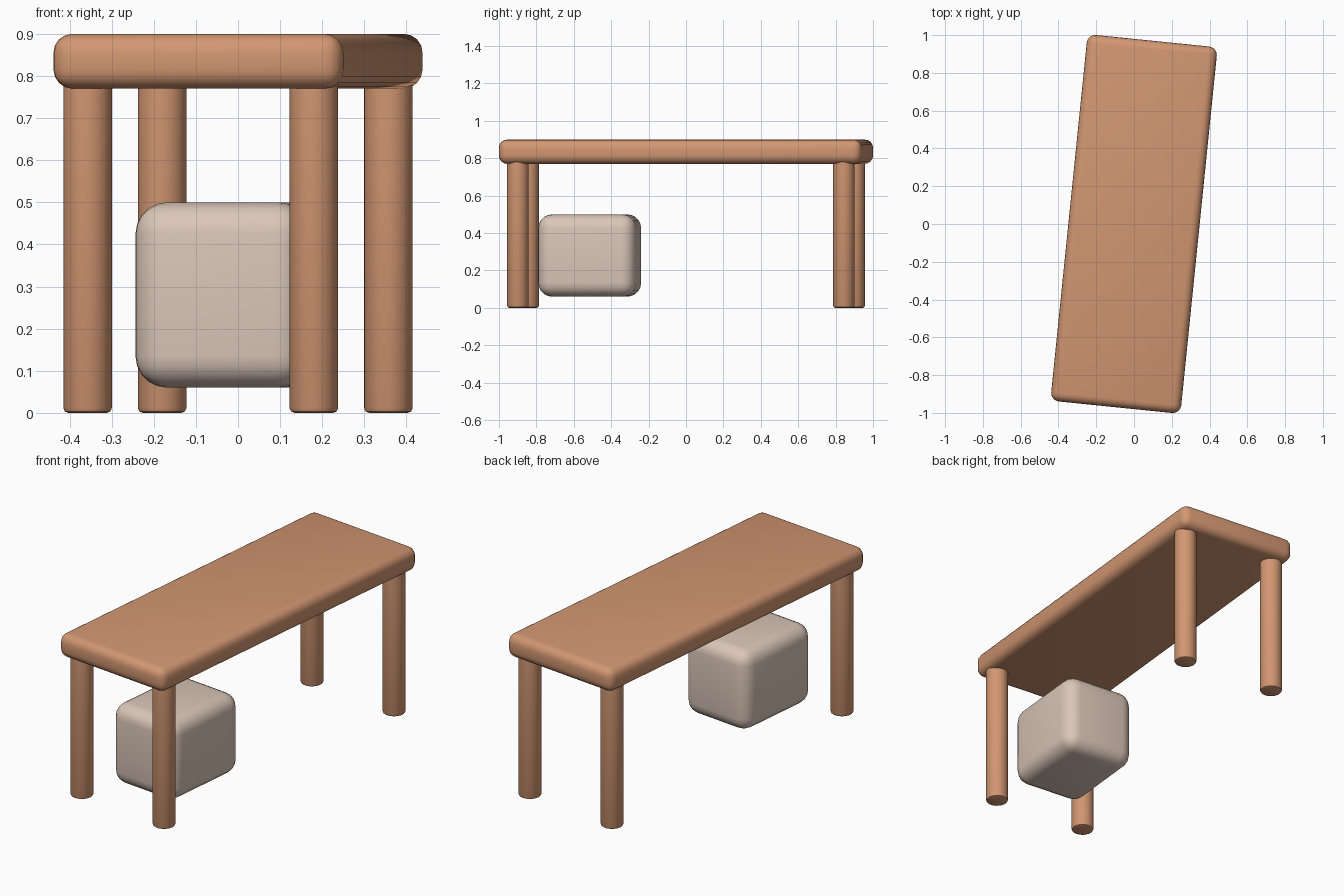
import bpy, bmesh, math
from mathutils import Matrix

if "Cube" in bpy.data.objects:
    bpy.data.objects.remove(bpy.data.objects["Cube"])

TURN = math.radians(-5.8)
SPIN = Matrix.Rotation(TURN, 4, 'Z')


def material(name, rgb):
    m = bpy.data.materials.new(name)
    m.diffuse_color = (*rgb, 1.0)
    m.use_nodes = True
    m.node_tree.nodes["Principled BSDF"].inputs["Base Color"].default_value = m.diffuse_color
    return m


wood = material("warm wood", (0.645, 0.309, 0.168))
beige = material("pale beige", (0.701, 0.565, 0.479))


def finish(bm, name, mat, loc):
    mesh = bpy.data.meshes.new(name)
    bm.to_mesh(mesh)
    bm.free()
    mesh.materials.append(mat)
    ob = bpy.data.objects.new(name, mesh)
    bpy.context.collection.objects.link(ob)
    ob.location = loc
    ob.rotation_euler.z = TURN
    bpy.context.view_layer.objects.active = ob
    ob.select_set(True)
    bpy.ops.object.shade_smooth_by_angle(angle=math.radians(40))
    ob.select_set(False)
    return ob


def rounded_box(name, mat, size, loc, radius, segments=4):
    bm = bmesh.new()
    bmesh.ops.create_cube(bm, size=1.0)
    bmesh.ops.scale(bm, vec=size, verts=bm.verts)
    bmesh.ops.bevel(bm, geom=bm.edges[:], offset=radius, segments=segments,
                    profile=0.5, affect='EDGES')
    return finish(bm, name, mat, loc)


def leg(name, x, y, radius=0.058, height=0.78):
    bm = bmesh.new()
    bmesh.ops.create_cone(bm, cap_ends=True, segments=24, radius1=radius,
                          radius2=radius, depth=height)
    rim = [e for e in bm.edges if all(v.co.z < 0 for v in e.verts)]
    bmesh.ops.bevel(bm, geom=rim, offset=0.012, segments=2, profile=0.5,
                    affect='EDGES')
    p = SPIN @ Matrix.Translation((x, y, 0))
    return finish(bm, name, wood, (p.translation.x, p.translation.y, height / 2))


# Table top
rounded_box("table_top", wood, (0.692, 1.95, 0.13), (0, 0, 0.835), 0.045)

# Four legs
for y, end in ((-0.876, "front"), (0.876, "back")):
    for x, side in ((-0.27, "left"), (0.27, "right")):
        leg(f"{end}_{side}_leg", x, y)

# Rounded box below the top, towards the front
rounded_box("lower_box", beige, (0.415, 0.526, 0.44), (-0.018, -0.515, 0.28), 0.075, 5)
